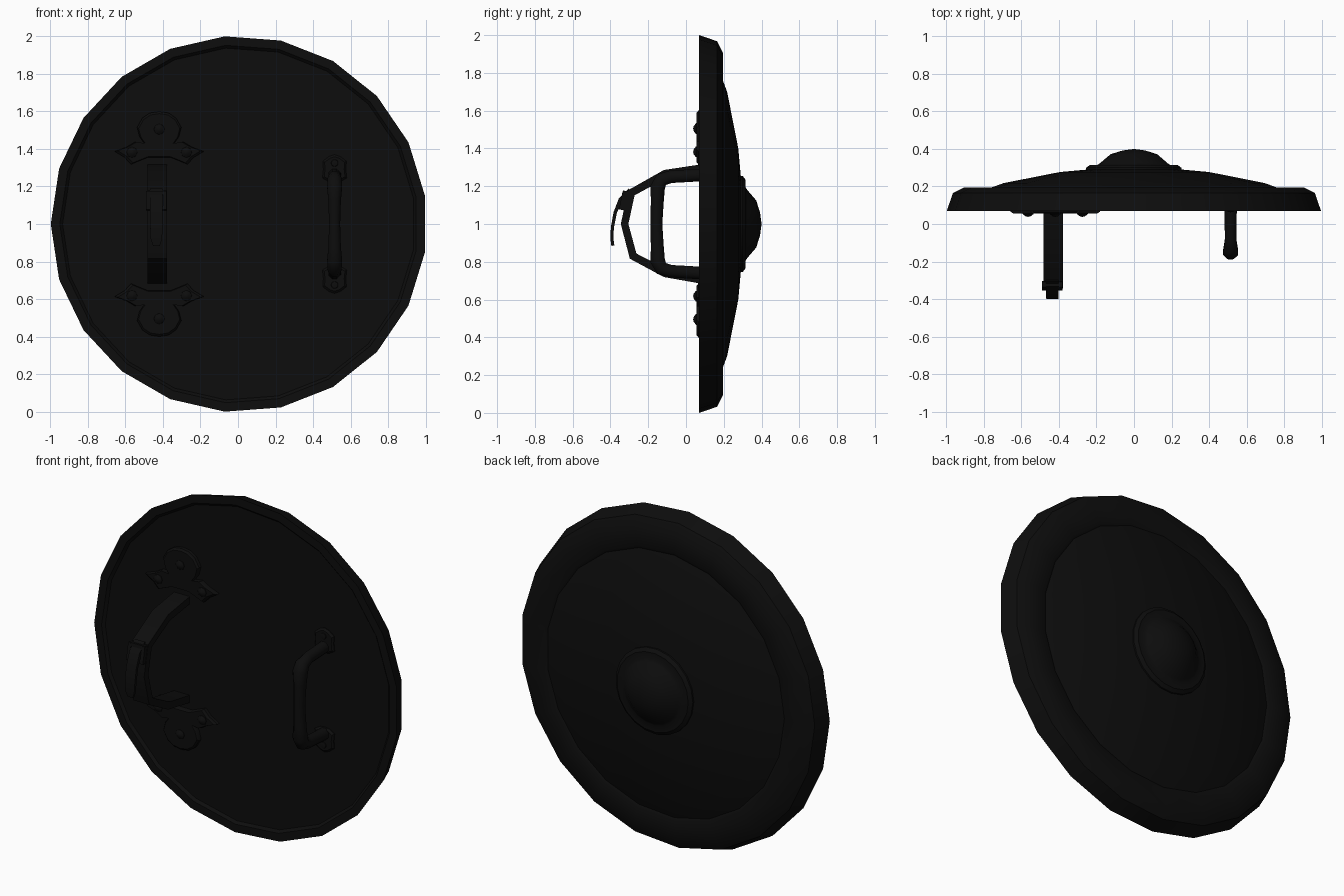
import bpy, bmesh, math
from mathutils import Vector

if "Cube" in bpy.data.objects:
    bpy.data.objects.remove(bpy.data.objects["Cube"])

black = bpy.data.materials.new("black")
black.diffuse_color = (0.004, 0.004, 0.004, 1)
black.use_nodes = True
black.node_tree.nodes["Principled BSDF"].inputs["Base Color"].default_value = black.diffuse_color


def finish(name, bm, angle=35):
    bmesh.ops.remove_doubles(bm, verts=bm.verts, dist=0.0005)
    bmesh.ops.recalc_face_normals(bm, faces=bm.faces)
    me = bpy.data.meshes.new(name)
    bm.to_mesh(me)
    bm.free()
    ob = bpy.data.objects.new(name, me)
    bpy.context.collection.objects.link(ob)
    me.materials.append(black)
    bpy.ops.object.select_all(action='DESELECT')
    ob.select_set(True)
    bpy.context.view_layer.objects.active = ob
    bpy.ops.object.shade_smooth_by_angle(angle=math.radians(angle))
    return ob


def skin(bm, rings, closed_path=False):
    n = len(rings[0])
    pairs = list(zip(rings, rings[1:]))
    if closed_path:
        pairs.append((rings[-1], rings[0]))
    for a, b in pairs:
        for i in range(n):
            j = (i + 1) % n
            bm.faces.new((a[i], a[j], b[j], b[i]))


def lathe(name, profile, centre, n=21, angle=35):
    """Turn an (r, y) profile about the y axis."""
    bm = bmesh.new()
    rings = []
    for r, y in profile:
        ring = []
        for k in range(n):
            a = math.pi + k * math.tau / n
            ring.append(bm.verts.new((centre[0] + r * math.cos(a), y, centre[1] + r * math.sin(a))))
        rings.append(ring)
    skin(bm, rings)
    return finish(name, bm, angle)


def sweep(name, x, path, sides, angle=35):
    """Sweep a section along (y, z, half width in x, half thickness) stations."""
    bm = bmesh.new()
    pts = [Vector((p[0], p[1])) for p in path]
    rings = []
    for i, (y, z, hx, ht) in enumerate(path):
        d0 = (pts[i] - pts[max(i - 1, 0)]).normalized()
        d1 = (pts[min(i + 1, len(pts) - 1)] - pts[i]).normalized()
        t = (d0 + d1).normalized()
        ring = []
        for k in range(sides):
            a = (k + 0.5) * math.tau / sides
            s = 1 / math.cos(math.pi / sides) if sides == 4 else 1
            u, v = hx * s * math.cos(a), ht * s * math.sin(a)
            ring.append(bm.verts.new((x + u, y - t.y * v, z + t.x * v)))
        rings.append(ring)
    skin(bm, rings)
    bm.faces.new(rings[0])
    bm.faces.new(rings[-1])
    return finish(name, bm, angle)


def plate(name, cx, cz, half, flip, y_back, y_front, inset):
    """Symmetric outline plate with a chamfered front."""
    outline = half + [(-u, v) for u, v in reversed(half) if u > 0.001]
    bm = bmesh.new()
    mid = sum(v for _, v in outline) / len(outline)
    rings = []
    for y, s in ((y_back, 1), (y_front + 0.01, 1), (y_front, inset)):
        rings.append([bm.verts.new((cx + u * s, y, cz + flip * (mid + (v - mid) * s)))
                      for u, v in outline])
    skin(bm, rings)
    bm.faces.new(rings[0])
    bm.faces.new(rings[-1])
    return finish(name, bm)


# Shield body: rounded rim, shallow dome, flat recessed inside
lathe("shield_body", [(0, 0.085), (0.94, 0.085), (0.955, 0.07), (1.003, 0.07), (0.97, 0.165),
                      (0.91, 0.195), (0.80, 0.195), (0.785, 0.187), (0.70, 0.218), (0.40, 0.277),
                      (0.2, 0.295), (0, 0.30)], (0.005, 1.0))

# Central boss with flange
lathe("boss", [(0, 0.27), (0.255, 0.27), (0.255, 0.30), (0.235, 0.315), (0.195, 0.315),
               (0.18, 0.325), (0.125, 0.372), (0.06, 0.392), (0, 0.40)], (0, 1.0))

# Arm strap
SX = -0.43
sweep("arm_strap", SX, [(0.09, 1.295, 0.052, 0.022), (-0.11, 1.265, 0.052, 0.022),
                        (-0.29, 1.165, 0.052, 0.022), (-0.325, 1.0, 0.052, 0.02),
                        (-0.28, 0.83, 0.052, 0.022), (-0.11, 0.74, 0.052, 0.022),
                        (0.09, 0.705, 0.052, 0.022)], 4)

# Loose strap end passing through the buckle
sweep("strap_end", SX - 0.005, [(-0.295, 1.18, 0.033, 0.012), (-0.345, 1.13, 0.033, 0.012),
                                (-0.375, 1.06, 0.033, 0.009), (-0.39, 0.98, 0.033, 0.008),
                                (-0.392, 0.92, 0.03, 0.008), (-0.387, 0.885, 0.018, 0.008)], 4)

# Buckle frame: four small bars
for i, (dx, w) in enumerate(((-0.05, 0.01), (0.04, 0.01))):
    sweep("buckle_side_%d" % i, SX + dx, [(-0.32, 1.17, w, 0.016), (-0.338, 1.08, w, 0.016)], 4)
for i, (y, z) in enumerate(((-0.32, 1.165), (-0.338, 1.085))):
    sweep("buckle_bar_%d" % i, SX - 0.005, [(y, z + 0.01, 0.055, 0.014),
                                            (y - 0.003, z - 0.01, 0.055, 0.014)], 4)

# Trefoil strap plates with rivets, mirrored top and bottom
trefoil = [(0, 0.60), (0.05, 0.592), (0.09, 0.565), (0.118, 0.515), (0.105, 0.465), (0.08, 0.43),
           (0.13, 0.437), (0.175, 0.41), (0.238, 0.387), (0.185, 0.355), (0.15, 0.318),
           (0.11, 0.335), (0.06, 0.355), (0, 0.355)]
grip_base = [(0, 0.37), (0.03, 0.36), (0.063, 0.335), (0.06, 0.29), (0.065, 0.245), (0.03, 0.225),
             (0, 0.222)]
for side, f in (("top", 1), ("bottom", -1)):
    plate("strap_plate_" + side, -0.42, 1.0, trefoil, f, 0.09, 0.055, 0.93)
    for i, (u, v) in enumerate(((0, 0.505), (-0.145, 0.382), (0.145, 0.382))):
        lathe("rivet_%s_%d" % (side, i), [(0.03, 0.06), (0.028, 0.052), (0.012, 0.04), (0, 0.038)],
              (-0.42 + u, 1 + f * v), 8)
    plate("grip_plate_" + side, 0.515, 1.0, grip_base, f, 0.09, 0.07, 0.85)
    lathe("grip_rivet_" + side, [(0.022, 0.075), (0.018, 0.066), (0, 0.062)], (0.515, 1 + f * 0.325), 8)

# Hand grip: bent bar, thicker at the corners
half = [(0.09, 0.26, 0.036, 0.036), (-0.08, 0.25, 0.033, 0.036), (-0.13, 0.235, 0.04, 0.04),
        (-0.15, 0.195, 0.043, 0.042), (-0.152, 0.12, 0.036, 0.037)]
path = [(y, 1 + z, a, b) for y, z, a, b in half] + [(-0.157, 1.0, 0.032, 0.034)]
path += [(y, 1 - z, a, b) for y, z, a, b in reversed(half)]
sweep("hand_grip", 0.515, path, 8, 50)
